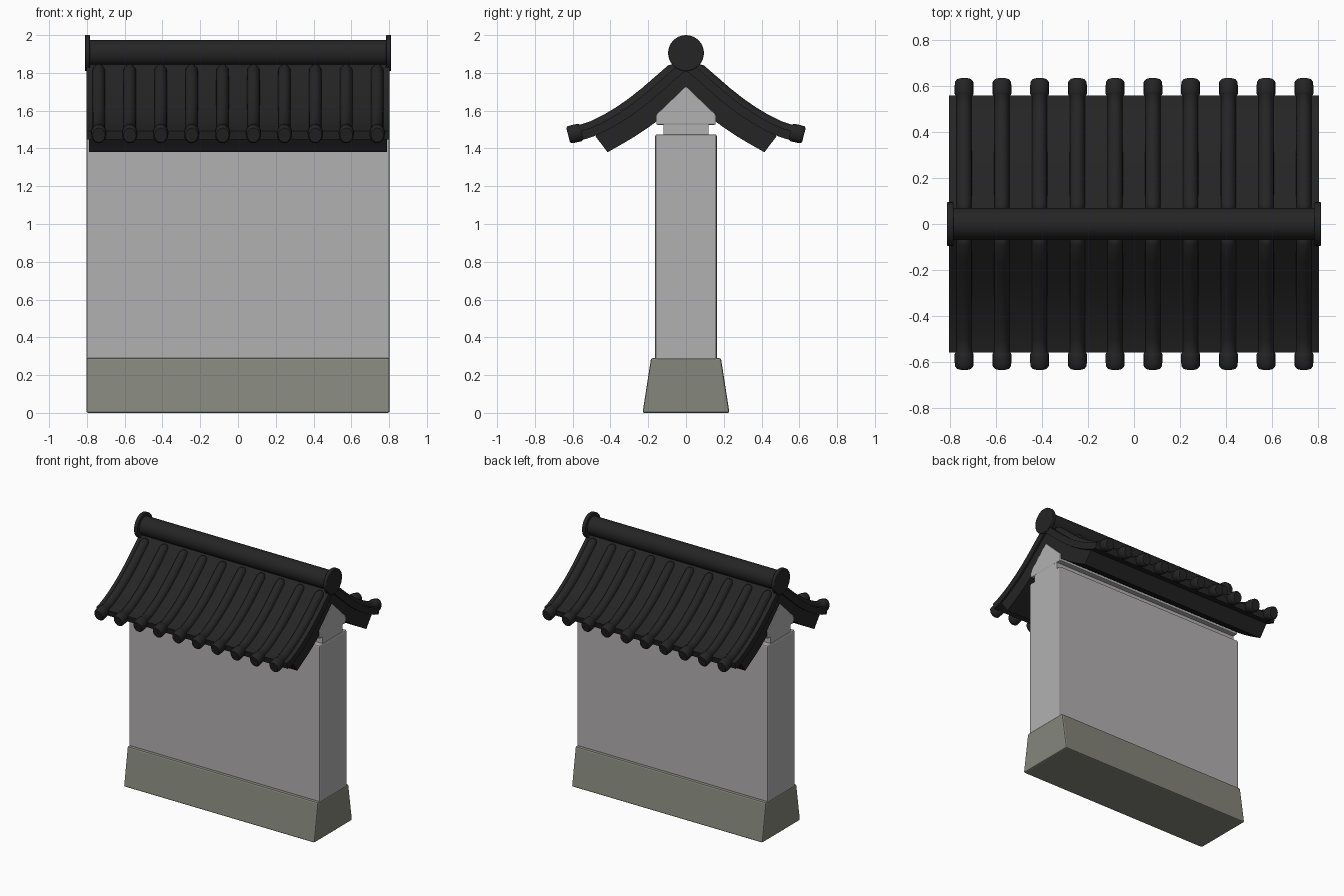
import bpy, bmesh, math
from mathutils import Vector

if "Cube" in bpy.data.objects:
    bpy.data.objects.remove(bpy.data.objects["Cube"])


def material(name, rgb):
    m = bpy.data.materials.new(name)
    m.diffuse_color = (*rgb, 1)
    m.use_nodes = True
    m.node_tree.nodes["Principled BSDF"].inputs["Base Color"].default_value = m.diffuse_color
    return m


PLASTER = material("pale plaster", (0.45, 0.44, 0.44))
STONE = material("grey green stone", (0.235, 0.24, 0.20))
TILE = material("black tile", (0.018, 0.018, 0.018))


def finish(name, bm, mat, bevel=0.0, smooth=False, mirror=False):
    bmesh.ops.recalc_face_normals(bm, faces=bm.faces)
    me = bpy.data.meshes.new(name)
    bm.to_mesh(me)
    bm.free()
    me.materials.append(mat)
    ob = bpy.data.objects.new(name, me)
    bpy.context.collection.objects.link(ob)
    if mirror:
        m = ob.modifiers.new("mirror", 'MIRROR')
        m.use_axis = (False, True, False)
    if bevel:
        b = ob.modifiers.new("bevel", 'BEVEL')
        b.width, b.segments, b.limit_method = bevel, 2, 'ANGLE'
        b.angle_limit = math.radians(40)
    if smooth:
        bpy.ops.object.select_all(action='DESELECT')
        ob.select_set(True)
        bpy.context.view_layer.objects.active = ob
        bpy.ops.object.shade_smooth_by_angle(angle=math.radians(40))
    return ob


def extrude_x(name, profile, half, mat, **kw):
    """Closed y-z profile extruded from -half to +half along x."""
    bm = bmesh.new()
    f = bm.faces.new([bm.verts.new((-half, y, z)) for y, z in profile])
    r = bmesh.ops.extrude_face_region(bm, geom=[f])
    bmesh.ops.translate(bm, vec=(2 * half, 0, 0),
                        verts=[v for v in r['geom'] if isinstance(v, bmesh.types.BMVert)])
    return finish(name, bm, mat, **kw)


def both(half_profile):
    """Mirror a half profile (y > 0, bottom to top) to a full one."""
    return half_profile + [(-y, z) for y, z in reversed(half_profile) if y > 0]


def curve(pts, n):
    """Smooth Catmull-Rom sampling of a short 2D path."""
    p = [Vector(q) for q in pts]
    p = [2 * p[0] - p[1]] + p + [2 * p[-1] - p[-2]]
    out = []
    for i in range(1, len(p) - 2):
        a, b, c, d = p[i - 1:i + 3]
        for k in range(n):
            t = k / n
            out.append(0.5 * (2 * b + (c - a) * t + (2 * a - 5 * b + 4 * c - d) * t * t
                              + (3 * b - a - 3 * c + d) * t ** 3))
    return out + [p[-2]]


def at(path, y):
    """Point and tangent on a path at a given y."""
    for a, b in zip(path, path[1:]):
        if y <= b.x or b is path[-1]:
            return a.lerp(b, (y - a.x) / (b.x - a.x)), (b - a).normalized()


# Stone base and plaster wall
extrude_x("stone_base", both([(0.23, 0), (0.185, 0.29)]), 0.803, STONE, bevel=0.01)
extrude_x("wall", both([(0.163, 0.28), (0.163, 1.475)]), 0.803, PLASTER, bevel=0.01)
extrude_x("wall_neck", both([(0.12, 1.46), (0.12, 1.54)]), 0.795, PLASTER)
extrude_x("gable_block", both([(0.157, 1.525), (0.157, 1.58), (0, 1.73)]), 0.797, PLASTER, bevel=0.006)

# Curved roof: centre line of the round tiles
TILE_PATH = curve([(0.0, 1.865), (0.07, 1.81), (0.2, 1.695), (0.33, 1.597),
                   (0.49, 1.508), (0.64, 1.466)], 6)
under = curve([(0.0, 1.69), (0.08, 1.612), (0.16, 1.54), (0.28, 1.458), (0.415, 1.38)], 3)

# Thick roof slab
top = [at(TILE_PATH, y)[0] + Vector((0, -0.02)) for y in (0.0, 0.1, 0.2, 0.3, 0.4)]
slab = [tuple(p) for p in under] + [(0.48, 1.465)] + [tuple(p) for p in reversed(top)]
extrude_x("roof_slab", slab, 0.79, TILE, smooth=True, mirror=True)

# Thin tile sheet over the slab
upper, lower = [], []
for i in range(12):
    p, t = at(TILE_PATH, 0.555 * i / 11)
    n = Vector((-t.y, t.x))
    upper.append(tuple(p + n * 0.006) if i else (0, 1.872))
    lower.append(tuple(p - n * 0.042) if i else (0, 1.81))
extrude_x("tile_sheet", upper + lower[::-1], 0.803, TILE, smooth=True, mirror=True)

# Round tile rows with rounded top and a wider end cap
STATIONS = [(0.045, 0.012), (0.052, 0.026), (0.07, 0.036), (0.14, 0.037), (0.21, 0.037),
            (0.28, 0.037), (0.35, 0.036), (0.42, 0.036), (0.49, 0.036), (0.55, 0.036),
            (0.556, 0.040), (0.565, 0.044), (0.60, 0.044), (0.616, 0.043), (0.624, 0.036)]
SIDES = 16
bm = bmesh.new()
for k in range(10):
    x0 = -0.737 + k * 1.474 / 9
    rings = []
    for y, r in STATIONS:
        p, t = at(TILE_PATH, y)
        n = Vector((-t.y, t.x))
        ring = []
        for s in range(SIDES):
            a = math.tau * s / SIDES
            q = p + n * (r * 1.08 * math.sin(a))
            ring.append(bm.verts.new((x0 + r * 0.93 * math.cos(a), q.x, q.y)))
        rings.append(ring)
    for a, b in zip(rings, rings[1:]):
        for s in range(SIDES):
            e = (s + 1) % SIDES
            bm.faces.new((a[s], a[e], b[e], b[s]))
    bm.faces.new(rings[0])
    bm.faces.new(rings[-1])
finish("round_tiles", bm, TILE, smooth=True, mirror=True)


# Ridge roll and its end discs
def roll(name, x, radius, length, bevel=0.0):
    circle = [(radius * math.cos(math.tau * i / 32), 1.905 + radius * math.sin(math.tau * i / 32))
              for i in range(32)]
    ob = extrude_x(name, circle, length / 2, TILE, bevel=bevel, smooth=True)
    ob.location.x = x


roll("ridge_roll", 0, 0.069, 1.6)
for side, label in ((-1, "left"), (1, "right")):
    roll("ridge_disc_" + label, side * 0.797, 0.095, 0.028, 0.004)
